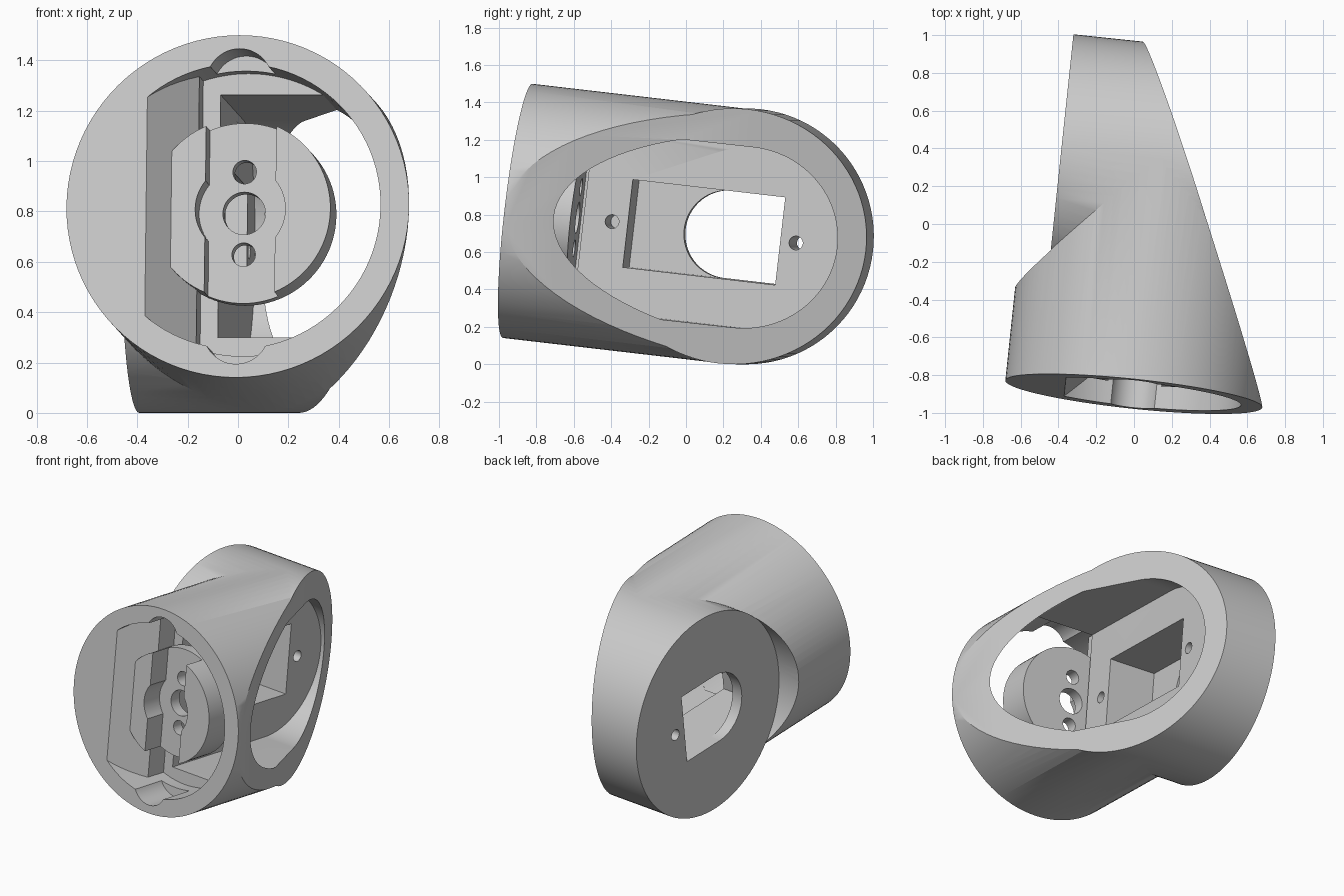
import bpy, bmesh, math
from mathutils import Matrix, Vector

if "Cube" in bpy.data.objects:
    bpy.data.objects.remove(bpy.data.objects["Cube"])

# Local frame: X along the rear drum, Y along the front tube
YAW, PITCH = math.radians(6), math.radians(6.6)
X = Vector((math.cos(YAW), -math.sin(YAW), 0))
Y = Vector((math.sin(YAW) * math.cos(PITCH), math.cos(YAW) * math.cos(PITCH), -math.sin(PITCH)))
FRAME = Matrix((X, Y, X.cross(Y))).transposed().to_4x4()
FRAME.translation = (0.122, 0.27, 0.684)

R, BORE = 0.684, 0.57
FRONT, DISC = -1.184, -0.517     # front rim and rear disc planes
WALL, PLATE = -0.84, -0.11       # inner wall and mounting plate planes

grey = bpy.data.materials.new("plain_grey")
grey.use_nodes = True
COLOUR = (0.6, 0.6, 0.6, 1)
grey.diffuse_color = COLOUR
grey.node_tree.nodes["Principled BSDF"].inputs["Base Color"].default_value = COLOUR


def make(name, bm):
    bmesh.ops.recalc_face_normals(bm, faces=bm.faces[:])
    mesh = bpy.data.meshes.new(name)
    bm.to_mesh(mesh)
    bm.free()
    obj = bpy.data.objects.new(name, mesh)
    bpy.context.collection.objects.link(obj)
    return obj


def tube(name, axis, radius, start, end, a=0, b=0, sides=96):
    """Cylinder along x or y; a, b place its axis in the other two directions."""
    bm = bmesh.new()
    turn = Matrix.Rotation(math.pi / 2, 4, "Y" if axis == "x" else "X")
    mid = (start + end) / 2
    place = Matrix.Translation((mid, a, b) if axis == "x" else (a, mid, b))
    bmesh.ops.create_cone(bm, cap_ends=True, segments=sides, radius1=radius,
                          radius2=radius, depth=end - start, matrix=place @ turn)
    return make(name, bm)


def prism(name, points, low=-2, high=2):
    """Outline in x, y extruded along z."""
    bm = bmesh.new()
    face = bm.faces.new([bm.verts.new((x, y, low)) for x, y in points])
    grown = bmesh.ops.extrude_face_region(bm, geom=[face])
    bmesh.ops.translate(bm, vec=(0, 0, high - low),
                        verts=[v for v in grown["geom"] if isinstance(v, bmesh.types.BMVert)])
    return make(name, bm)


def box(name, x, y, z):
    return prism(name, [(x[0], y[0]), (x[1], y[0]), (x[1], y[1]), (x[0], y[1])], *z)


def combine(obj, tool, operation):
    mod = obj.modifiers.new("combine", "BOOLEAN")
    mod.object, mod.operation, mod.solver = tool, operation, "EXACT"
    bpy.context.view_layer.update()
    graph = bpy.context.evaluated_depsgraph_get()
    mesh = bpy.data.meshes.new_from_object(obj.evaluated_get(graph))
    obj.modifiers.clear()
    obj.data = mesh
    bpy.data.objects.remove(tool)
    return obj


def cut(obj, tool):
    return combine(obj, tool, "DIFFERENCE")


def join(obj, tool):
    return combine(obj, tool, "UNION")


def keep(obj, tool):
    return combine(obj, tool, "INTERSECT")


# Outer shell: front tube meeting the rear drum, with a round relief at the disc
housing = tube("housing", "y", R, FRONT, 0)
cut(housing, tube("relief", "x", R + 0.003, -1.2, DISC))
join(housing, tube("drum", "x", R, DISC, 0.6))

# Slanted side cut
cut(housing, prism("side_cut", [(0.684, FRONT), (-0.149, R), (-0.596, 1.684),
                                (2, 1.684), (2, -2), (1.049, -2)]))

# Front bore with a sloped wall on one side
front_bore = tube("front_bore", "y", BORE, -1.4, WALL)
keep(front_bore, prism("sloped_wall", [(-0.462, -1.284), (-0.18, -0.99), (-0.18, WALL + 0.1),
                                       (0.8, WALL + 0.1), (0.8, -1.5), (-0.462, -1.5)]))
cut(housing, front_bore)

# Motor chamber: flat top and bottom, rounded far end
chamber = tube("chamber", "y", BORE, WALL - 0.02, 0.9, sides=100)
stadium = tube("stadium", "x", 0.485, PLATE, 0.9, a=0.05)
join(stadium, box("straight", (PLATE, 0.9), (-1.1, 0.05), (-0.485, 0.485)))
keep(chamber, stadium)
cut(housing, chamber)

# Motor pocket, cable opening and screw holes in the plate
cut(housing, box("pocket", (-0.44, 0), (-0.6, 0.225), (-0.236, 0.236)))
opening = tube("opening", "x", 0.235, -0.7, -0.4, a=-0.095, sides=64)
join(opening, box("opening_end", (-0.7, -0.4), (-0.095, 0.224), (-0.235, 0.235)))
cut(housing, opening)
for y, depth in ((-0.685, -0.4), (0.31, -0.7)):
    cut(housing, tube("screw_hole", "x", 0.037, depth, 0, a=y, sides=32))

# Key notches in the front rim
for z in (-0.5, 0.5):
    cut(housing, tube("notch", "y", 0.13, -1.4, -0.93, b=z, sides=48))

# Round horn boss with its slot and holes
boss = tube("horn_boss", "y", 0.36, -1.09, -0.86)
slot = box("slot", (-0.14, 0.14), (-1.3, -0.94), (-0.5, 0.5))
join(slot, tube("slot_hub", "y", 0.18, -1.3, -0.94, sides=64))
cut(boss, slot)
for z, radius in ((0, 0.085), (0.165, 0.047), (-0.165, 0.047)):
    cut(boss, tube("hole", "y", radius, -1.3, -0.7, b=z, sides=32))

# Placement, colour and shading
for obj in (housing, boss):
    obj.data.transform(FRAME)
    obj.data.materials.clear()
    obj.data.materials.append(grey)
    bpy.ops.object.select_all(action="DESELECT")
    obj.select_set(True)
    bpy.context.view_layer.objects.active = obj
    bpy.ops.object.shade_smooth_by_angle(angle=math.radians(30))
